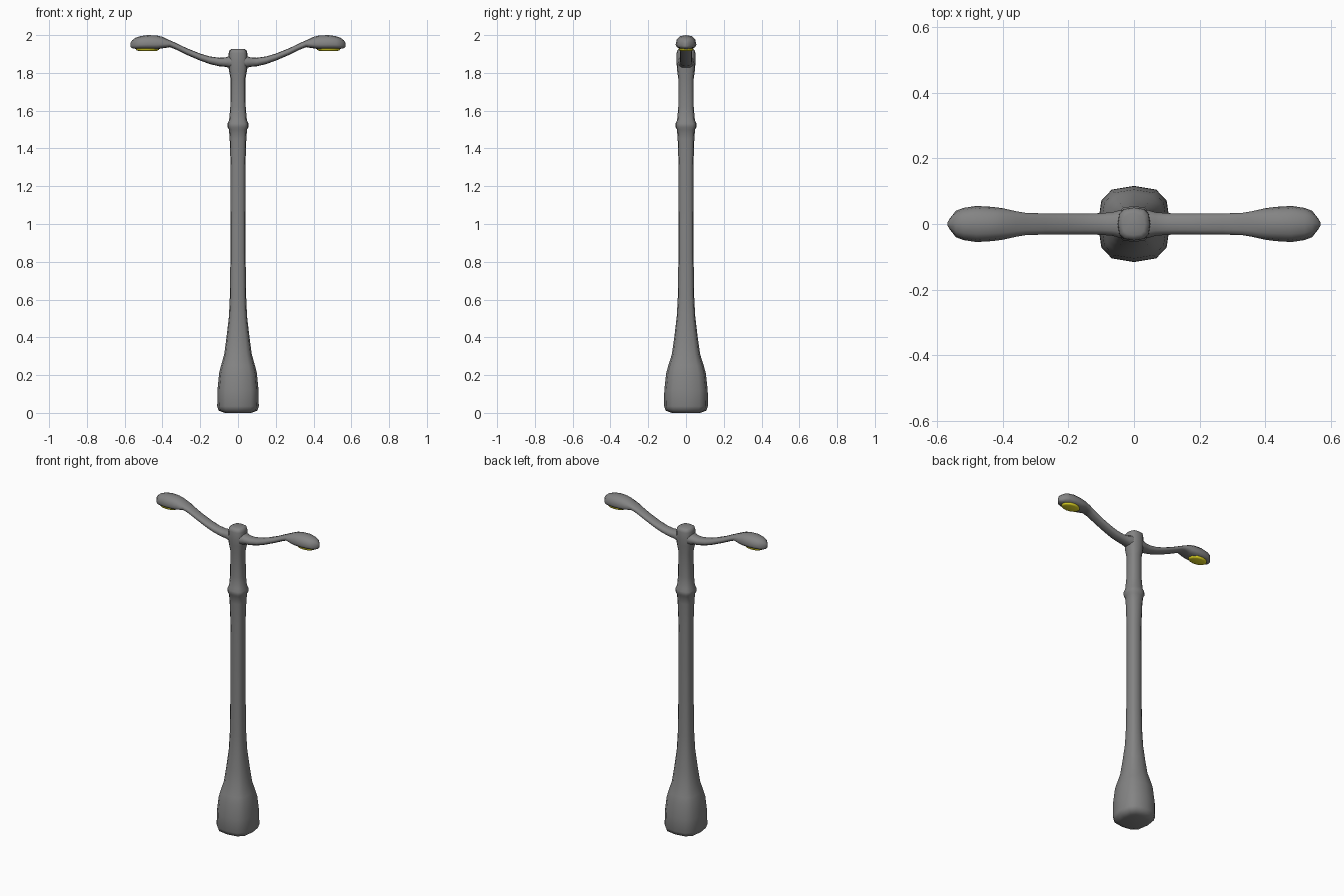
import bpy, bmesh
from math import sin, cos, pi, copysign

SIDES = 12


def material(name, color):
    m = bpy.data.materials.new(name)
    m.diffuse_color = color
    return m


dark_grey = material("dark_grey", (0.23, 0.23, 0.23, 1))
yellow = material("lamp_yellow", (0.80, 0.72, 0.02, 1))


def squircle(a, b, k=0.70):
    """Rounded-square outline with half sizes a and b."""
    p = lambda v: copysign(abs(v) ** k, v) if abs(v) > 1e-6 else 0.0
    return [(a * p(cos(2 * pi * i / SIDES)), b * p(sin(2 * pi * i / SIDES)))
            for i in range(SIDES)]


def loft(name, rings, mat, angle=80):
    """Skin a list of vertex rings and cap both ends."""
    bm = bmesh.new()
    loops = [[bm.verts.new(co) for co in ring] for ring in rings]
    for r0, r1 in zip(loops, loops[1:]):
        for i in range(SIDES):
            j = (i + 1) % SIDES
            bm.faces.new((r0[i], r0[j], r1[j], r1[i]))
    bm.faces.new(loops[0])
    bm.faces.new(loops[-1])
    bmesh.ops.recalc_face_normals(bm, faces=bm.faces)
    mesh = bpy.data.meshes.new(name)
    bm.to_mesh(mesh)
    bm.free()
    mesh.materials.append(mat)
    ob = bpy.data.objects.new(name, mesh)
    bpy.context.collection.objects.link(ob)
    bpy.ops.object.select_all(action='DESELECT')
    ob.select_set(True)
    bpy.context.view_layer.objects.active = ob
    bpy.ops.object.shade_smooth_by_angle(angle=angle * pi / 180)
    return ob


# Pole with flared foot, collar and top head: z, half width x, half depth y
pole = [(0.0, 0.07, 0.075), (0.012, 0.103, 0.108), (0.035, 0.110, 0.116),
        (0.12, 0.109, 0.115), (0.21, 0.100, 0.105), (0.25, 0.090, 0.094),
        (0.31, 0.073, 0.075), (0.40, 0.061, 0.062), (0.51, 0.048, 0.049),
        (0.62, 0.043, 0.043), (0.85, 0.040, 0.040), (1.30, 0.039, 0.039),
        (1.45, 0.044, 0.044), (1.50, 0.048, 0.048), (1.512, 0.055, 0.055),
        (1.532, 0.055, 0.055), (1.55, 0.047, 0.047), (1.62, 0.041, 0.041),
        (1.77, 0.040, 0.041), (1.82, 0.049, 0.048), (1.86, 0.051, 0.050),
        (1.905, 0.049, 0.050), (1.92, 0.045, 0.046), (1.927, 0.033, 0.034)]
loft("pole", [[(x, y, z) for x, y in squircle(a, b)] for z, a, b in pole], dark_grey)

# Arm swelling into a lamp head: x, half width y, bottom z, top z
arm = [(0.0, 0.042, 1.820, 1.895), (0.045, 0.042, 1.826, 1.890),
       (0.065, 0.036, 1.832, 1.882),
       (0.10, 0.033, 1.835, 1.880), (0.15, 0.032, 1.847, 1.887),
       (0.20, 0.032, 1.865, 1.902), (0.27, 0.032, 1.895, 1.930),
       (0.33, 0.034, 1.924, 1.959), (0.36, 0.039, 1.936, 1.972),
       (0.40, 0.048, 1.930, 1.991), (0.43, 0.052, 1.925, 1.998),
       (0.48, 0.055, 1.925, 2.000), (0.52, 0.049, 1.926, 1.994),
       (0.543, 0.040, 1.927, 1.986), (0.561, 0.017, 1.931, 1.972),
       (0.568, 0.006, 1.938, 1.960)]


def arm_ring(s, x, w, z0, z1):
    # Lamp head sections have a flat underside and a domed top
    mid = z0 + (z1 - z0) * (0.33 if x > 0.37 else 0.5)
    return [(s * x, u * w, mid + v * ((z1 - mid) if v > 0 else (mid - z0)))
            for u, v in squircle(1, 1, 0.85)]


for s, side in ((-1, "left"), (1, "right")):
    loft("arm_" + side, [arm_ring(s, *r) for r in arm], dark_grey)
    # Shallow oval lens under the lamp head
    lens = [(1.930, 1.0), (1.921, 0.97), (1.917, 0.8)]
    loft("lens_" + side,
         [[(s * 0.480 + x, y, z) for x, y in squircle(0.062 * f, 0.040 * f, 1)]
          for z, f in lens], yellow)
